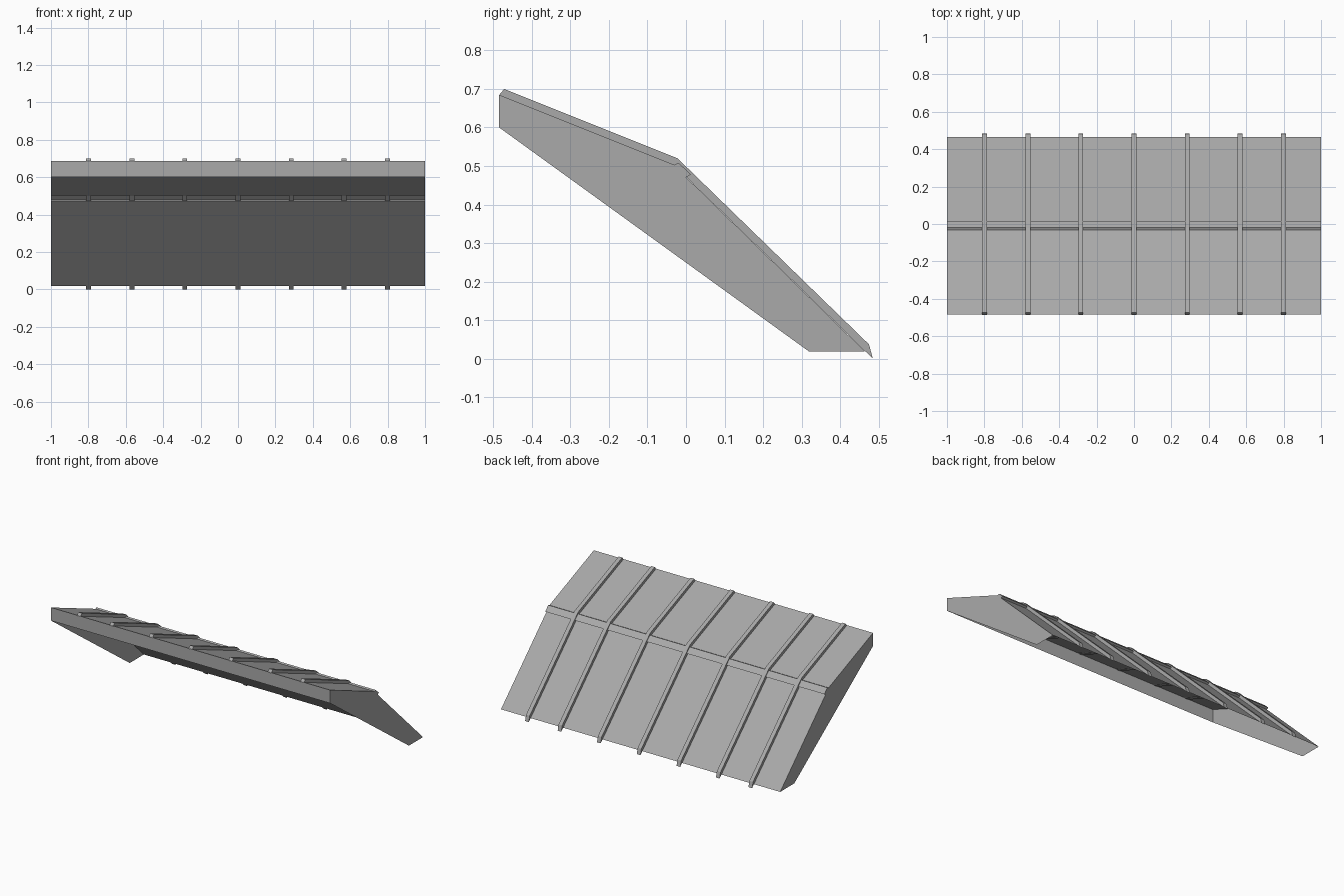
import bpy, bmesh

cube = bpy.data.objects.get("Cube")
if cube:
    bpy.data.objects.remove(cube, do_unlink=True)

grey = bpy.data.materials.new("awning grey")
grey.use_nodes = True
colour = (0.4, 0.4, 0.4, 1)
grey.diffuse_color = colour
grey.node_tree.nodes["Principled BSDF"].inputs["Base Color"].default_value = colour


def finish(name, bm, solid=False):
    if solid:
        bmesh.ops.recalc_face_normals(bm, faces=bm.faces[:])
    mesh = bpy.data.meshes.new(name)
    bm.to_mesh(mesh)
    bm.free()
    mesh.materials.append(grey)
    obj = bpy.data.objects.new(name, mesh)
    bpy.context.collection.objects.link(obj)
    return obj


def sheet(name, profile):
    """Open (y, z) profile swept across the full width."""
    bm = bmesh.new()
    rows = [[bm.verts.new((x, y, z)) for x in (-1, 1)] for y, z in profile]
    for (a, b), (c, d) in zip(rows, rows[1:]):
        bm.faces.new((a, b, d, c))
    return finish(name, bm)


def side_panel(name, x, outline):
    bm = bmesh.new()
    face = bm.faces.new([bm.verts.new((x, y, z)) for y, z in outline])
    if x < 0:
        face.normal_flip()
    return finish(name, bm)


def rib(name, x, half, top, bottom):
    """Bent bar made of quads between an upper and a lower path."""
    bm = bmesh.new()
    rings = []
    for (ty, tz), (by, bz) in zip(top, bottom):
        rings.append([bm.verts.new(p) for p in (
            (x - half, ty, tz), (x + half, ty, tz),
            (x + half, by, bz), (x - half, by, bz))])
    for a, b in zip(rings, rings[1:]):
        for i in range(4):
            j = (i + 1) % 4
            bm.faces.new((a[i], a[j], b[j], b[i]))
    bm.faces.new(rings[0])
    bm.faces.new(rings[-1])
    return finish(name, bm, solid=True)


# Roof sheet with a raised ridge fold
roof = [(-0.485, 0.685), (-0.031, 0.503), (-0.019, 0.508),
        (0.013, 0.478), (0.0, 0.471), (0.465, 0.018)]
sheet("roof", roof)

# Vertical board along the front edge
sheet("front_fascia", [(-0.485, 0.6), (-0.485, 0.685)])

# Closed ends
ends = [(-0.485, 0.6), (0.32, 0.018)] + roof[::-1]
side_panel("left_side_panel", 1, ends)
side_panel("right_side_panel", -1, ends)

# Bent ribs running down the roof, just breaking through its underside
rib_top = [(-0.472, 0.7), (-0.022, 0.52), (0.475, 0.037)]
rib_bottom = [(-0.486, 0.683), (-0.028, 0.499), (0.485, 0.0)]
for i, x in enumerate((-0.8, -0.567, -0.285, 0, 0.285, 0.567, 0.8)):
    rib(f"rib_{i + 1}", x, 0.013, rib_top, rib_bottom)
